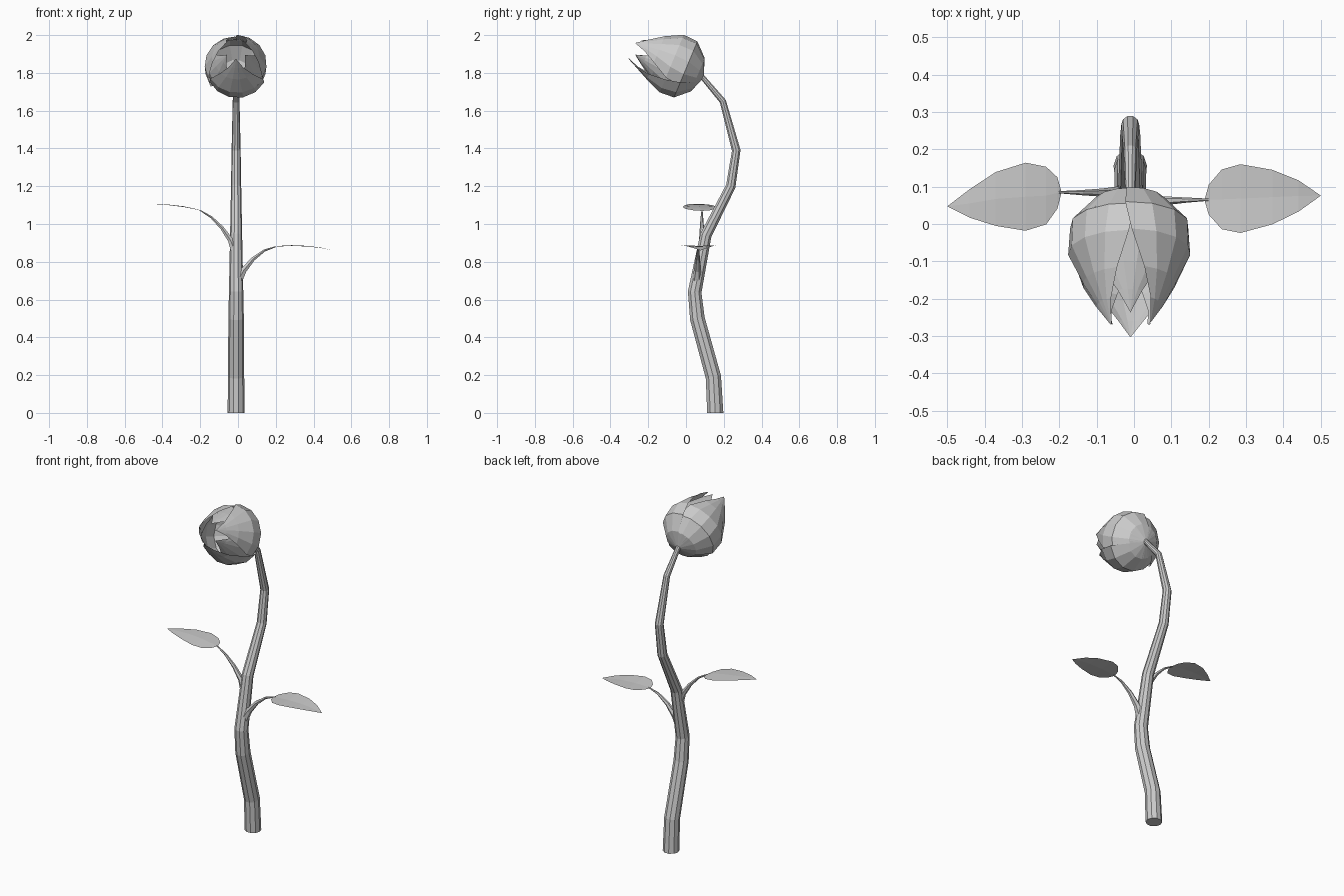
import bpy, bmesh, math
from mathutils import Vector

if "Cube" in bpy.data.objects:
    bpy.data.objects.remove(bpy.data.objects["Cube"])


def make_object(name, rows, closed=False, cap=False):
    """Skin a list of equal-length point rows into a flat-shaded mesh."""
    bm = bmesh.new()
    grid = [[bm.verts.new(p) for p in row] for row in rows]
    n = len(rows[0])
    for a, b in zip(grid, grid[1:]):
        for j in range(n if closed else n - 1):
            k = (j + 1) % n
            bm.faces.new((a[j], a[k], b[k], b[j]))
    if cap:
        bm.faces.new(grid[0][::-1])
        bm.faces.new(grid[-1])
    bmesh.ops.remove_doubles(bm, verts=bm.verts, dist=0.0005)
    bmesh.ops.recalc_face_normals(bm, faces=bm.faces)
    mesh = bpy.data.meshes.new(name)
    bm.to_mesh(mesh)
    bm.free()
    ob = bpy.data.objects.new(name, mesh)
    bpy.context.collection.objects.link(ob)
    return ob


def tube(name, path, side, sides, level_start=False):
    """Tapered tube through (x, y, z, radius) points; side is a fixed ring axis."""
    pts = [Vector(p[:3]) for p in path]
    u = Vector(side)
    rows = []
    for i, p in enumerate(pts):
        t = (pts[min(i + 1, len(pts) - 1)] - pts[max(i - 1, 0)]).normalized()
        if i == 0 and level_start:
            t = Vector((0, 0, 1))
        v = t.cross(u).normalized()
        rows.append([p + path[i][3] * (math.cos(a) * u + math.sin(a) * v)
                     for a in (2 * math.pi * k / sides for k in range(sides))])
    return make_object(name, rows, closed=True, cap=True)


def lerp(table, x):
    for (x0, y0), (x1, y1) in zip(table, table[1:]):
        if x <= x1:
            return y0 + (y1 - y0) * (x - x0) / (x1 - x0)
    return table[-1][1]


# Stem: S-curve bending over towards the flower
stem = [(0.155, 0, .045), (0.145, .19, .043), (0.06, .5, .041), (0.046, .64, .038),
        (0.105, .94, .032), (0.237, 1.2, .027), (0.266, 1.39, .024),
        (0.195, 1.65, .018), (0.085, 1.78, .014)]
tube("stem", [(-0.01, y, z, r) for y, z, r in stem], (1, 0, 0), 10, True)

# Leaf stalks
tube("leaf_stalk_right", [(0, .055, .70, .026), (.03, .06, .755, .018), (.08, .062, .815, .012),
                          (.14, .064, .86, .007), (.2, .065, .88, .003)], (0, 1, 0), 6)
tube("leaf_stalk_left", [(-.01, .085, .84, .026), (-.04, .085, .915, .016), (-.085, .084, .98, .011),
                         (-.14, .084, 1.035, .007), (-.2, .085, 1.072, .003)], (0, 1, 0), 6)

# Leaves: thin blades, each row is (x, middle y, z, half width)
def leaf(name, spine, fold):
    make_object(name, [[(x, y + w * k, z + fold * abs(k) * w) for k in (-1, -.5, 0, .5, 1)]
                       for x, y, z, w in spine])

leaf("leaf_right", [(.19, .064, .878, .005), (.2, .065, .88, .04), (.235, .066, .882, .08),
                    (.285, .068, .884, .092), (.37, .072, .881, .073), (.44, .075, .873, .042),
                    (.5, .076, .86, 0)], .04)
leaf("leaf_left", [(-.195, .085, 1.07, .005), (-.205, .083, 1.074, .042), (-.235, .076, 1.083, .077),
                   (-.29, .073, 1.094, .091), (-.37, .067, 1.103, .072), (-.44, .055, 1.107, .038),
                   (-.5, .047, 1.107, 0)], -.04)

# Flower head: three outer and three inner petals around a tilted axis
BASE = Vector((-.01, .093, 1.775))
AXIS = Vector((0, -.923, .385))
UP = Vector((0, .385, .923))
SIDE = Vector((1, 0, 0))
PROFILE = [(0, .012), (.03, .095), (.1, .16), (.18, .164), (.27, .125), (.4, .06)]
WIDTH = [(0, 66), (.15, 64), (.27, 43), (.35, 21), (.4, 0)]


def petal(name, angle, scale, length):
    rows = []
    for s in (0, .03, .1, .18, .27, .34, .4):
        r, w = lerp(PROFILE, s) * scale, lerp(WIDTH, s)
        row = []
        for k in (-1, -.6, -.2, .2, .6, 1):
            a = math.radians(angle + w * k)
            rr = r * (1 - .03 * k)  # each petal tucks under its neighbour
            row.append(BASE + AXIS * (s * length + .004) + rr * (math.cos(a) * UP + math.sin(a) * SIDE))
        rows.append(row)
    make_object(name, rows)


for i in range(3):
    petal(f"outer_petal_{i + 1}", 60 + 120 * i, 1.0, 1.0)
    petal(f"inner_petal_{i + 1}", 120 * i, .92, .94)
